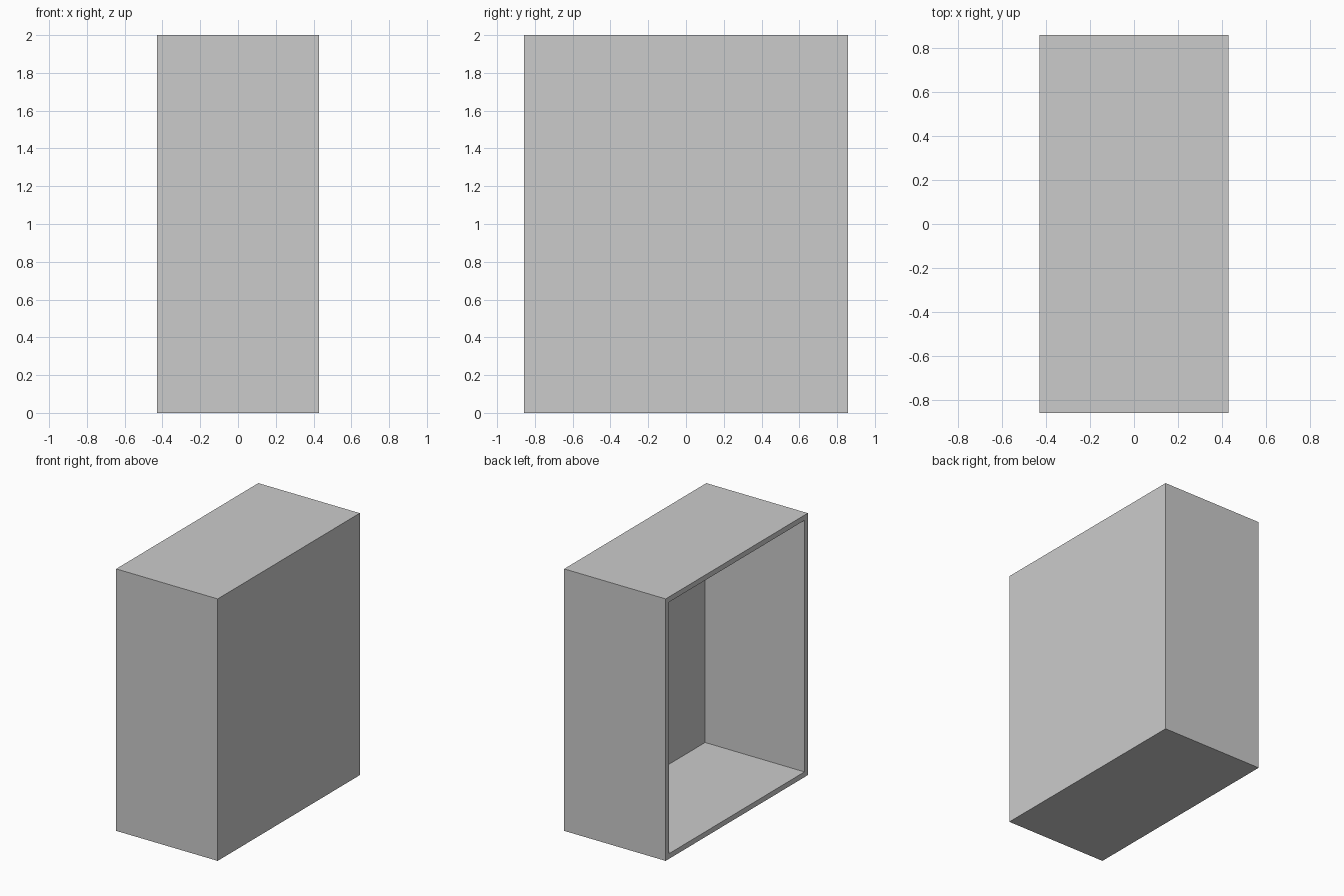
import bpy
import bmesh
from mathutils import Matrix

if "Cube" in bpy.data.objects:
    bpy.data.objects.remove(bpy.data.objects["Cube"])

WIDTH, DEPTH, HEIGHT = 0.857, 1.714, 2.0
WALL, BACK = 0.04, 0.018

# Solid cabinet block standing on the ground
bm = bmesh.new()
bmesh.ops.create_cube(
    bm, size=1,
    matrix=Matrix.Translation((0, 0, HEIGHT / 2)) @ Matrix.Diagonal((WIDTH, DEPTH, HEIGHT, 1)))

# Open left side: inset a rim, then push the opening in to the thin back panel
bm.normal_update()
opening = min(bm.faces, key=lambda f: f.calc_center_median().x)
bmesh.ops.inset_region(bm, faces=[opening], thickness=WALL, use_even_offset=True)
inner = bmesh.ops.extrude_discrete_faces(bm, faces=[opening])["faces"][0]
bmesh.ops.translate(bm, verts=inner.verts, vec=(WIDTH - BACK, 0, 0))
bmesh.ops.recalc_face_normals(bm, faces=bm.faces)

mesh = bpy.data.meshes.new("open_cabinet")
bm.to_mesh(mesh)
bm.free()
bpy.context.collection.objects.link(bpy.data.objects.new("open_cabinet", mesh))
